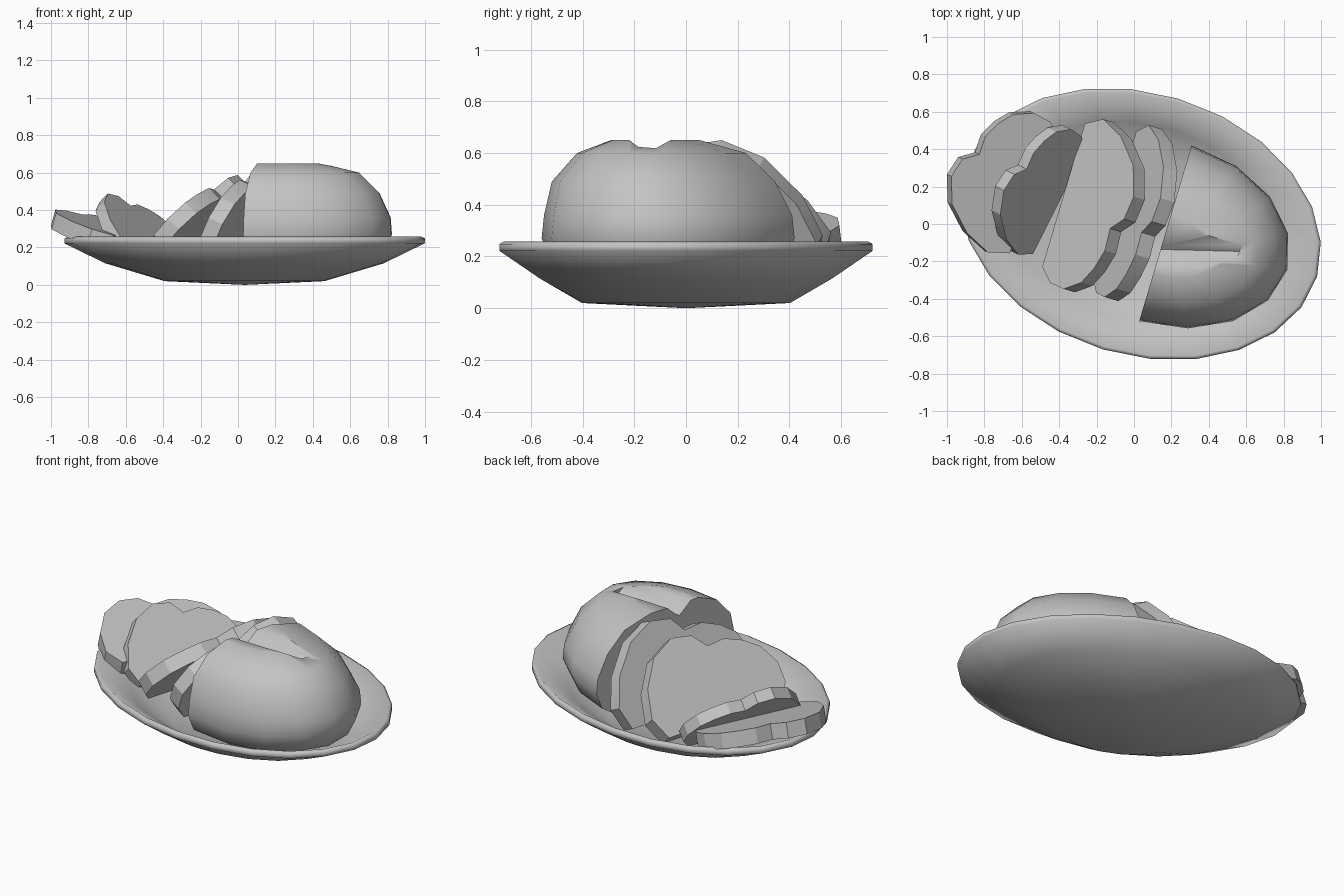
import bpy, bmesh
from math import sin, cos, pi, radians
from mathutils import Vector

cube = bpy.data.objects.get("Cube")
if cube:
    bpy.data.objects.remove(cube, do_unlink=True)

GREY = (0.55, 0.55, 0.55, 1)
clay = bpy.data.materials.new("clay grey")
clay.use_nodes = True
clay.diffuse_color = GREY
clay.node_tree.nodes["Principled BSDF"].inputs["Base Color"].default_value = GREY
TURN = radians(-16.6)  # the long axis of plate and loaf is turned in plan


def finish(name, bm, location=(0, 0, 0), turn=TURN):
    bmesh.ops.recalc_face_normals(bm, faces=bm.faces)
    mesh = bpy.data.meshes.new(name)
    bm.to_mesh(mesh)
    bm.free()
    mesh.materials.append(clay)
    obj = bpy.data.objects.new(name, mesh)
    bpy.context.collection.objects.link(obj)
    obj.location = location
    obj.rotation_euler.z = turn
    return obj


def activate(obj):
    bpy.ops.object.select_all(action='DESELECT')
    obj.select_set(True)
    bpy.context.view_layer.objects.active = obj


def smooth(obj, degrees):
    activate(obj)
    bpy.ops.object.shade_smooth_by_angle(angle=radians(degrees))


def bridge(bm, lower, upper, closed):
    n = len(lower)
    for i in range(n if closed else n - 1):
        j = (i + 1) % n
        bm.faces.new((lower[i], lower[j], upper[j], upper[i]))


def fan(bm, ring, tip, closed):
    n = len(ring)
    for i in range(n if closed else n - 1):
        bm.faces.new((ring[i], ring[(i + 1) % n], tip))


# Oval plate: thin shell with a soft rim
bm = bmesh.new()
SIDES = 24
PLATE = [(.43, .40, .02), (.76, .55, .115), (.985, .70, .222), (.985, .70, .248),
         (.965, .682, .258), (.74, .53, .155), (.42, .39, .06)]
rings = [[bm.verts.new((a * cos(2 * pi * i / SIDES), b * sin(2 * pi * i / SIDES), z))
          for i in range(SIDES)] for a, b, z in PLATE]
for low, high in zip(rings, rings[1:]):
    bridge(bm, low, high, True)
fan(bm, rings[0], bm.verts.new((0, 0, 0)), True)
fan(bm, rings[-1], bm.verts.new((0, 0, .045)), True)
smooth(finish("plate", bm, (.035, 0, 0)), 80)

# Loaf: half dome with an upright cut face, its crown set to one side
bm = bmesh.new()
CUT, LENGTH, WIDTH = .175, .68, .49
DOME = [(.7, .7, 0, .10), (.92, .92, 0, .17), (1, 1, 0, .27), (.99, .98, 0, .36),
        (.91, .88, -.02, .49), (.75, .66, -.03, .60), (.45, .34, -.06, .65)]
rings = [[bm.verts.new((CUT + LENGTH * ru * cos(t), shift + WIDTH * rv * sin(t), z))
          for t in (pi * (i / 8 - .5) for i in range(9))] for ru, rv, shift, z in DOME]
for low, high in zip(rings, rings[1:]):
    bridge(bm, low, high, False)
top = bm.verts.new((CUT, -.06, .645))
fan(bm, rings[-1], top, False)
bm.faces.new([r[0] for r in rings] + [top] + [r[-1] for r in reversed(rings)])
bm.faces.new(rings[0])
loaf = finish("loaf", bm)

# Slash across the crown, cut with a wedge
bm = bmesh.new()
for u, v, z in ((.1, -.11, .575), (.58, .02, .595)):
    bm.verts.new((u, v, z))
    for side in (-.13, .13):
        bm.verts.new((u, v + side, .69))
bmesh.ops.convex_hull(bm, input=bm.verts)
wedge = finish("slash_cutter", bm)
wedge.hide_render = True
cut = loaf.modifiers.new("slash", 'BOOLEAN')
cut.operation = 'DIFFERENCE'
cut.object = wedge
activate(loaf)
bpy.ops.object.modifier_apply(modifier=cut.name)
bpy.data.objects.remove(wedge, do_unlink=True)
smooth(loaf, 42)

# Slices: stepped outline (across, up), tilted and given a thickness
OUTLINE = [(-.38, 0), (-.45, .09), (-.46, .20), (-.40, .31), (-.31, .37), (-.20, .41),
           (-.08, .40), (-.01, .48), (.12, .50), (.28, .43), (.41, .28), (.47, .12), (.42, 0)]


def bread_slice(name, base, tilt, thick, width, height, yaw=0):
    u, v, z = base
    a = radians(tilt)
    up = Vector((cos(a), 0, sin(a))) * height
    normal = Vector((-sin(a), 0, cos(a))) * (1 if cos(a) > 0 else -1)
    across = Vector((0, width, 0))  # a negative width mirrors the slice
    bm = bmesh.new()
    front, back = ([bm.verts.new(across * x + up * h - normal * d)
                    for x, h in OUTLINE] for d in (0, thick))
    bm.faces.new(front)
    bm.faces.new(back)
    bridge(bm, front, back, True)
    place = (u * cos(TURN) - v * sin(TURN), u * sin(TURN) + v * cos(TURN), z)
    smooth(finish(name, bm, place, TURN + radians(yaw)), 25)


bread_slice("leaning_slice_inner", (-.13, .05, .165), 65, .085, 1.02, 1.07)
bread_slice("leaning_slice_outer", (-.405, .02, .20), 47, .085, 1, 1.06)
bread_slice("fallen_slice_upper", (-.415, .015, .165), 132, .07, -.78, .87, -10)
bread_slice("fallen_slice_lower", (-.55, .01, .265), 163, .09, -.84, .94, -7)
